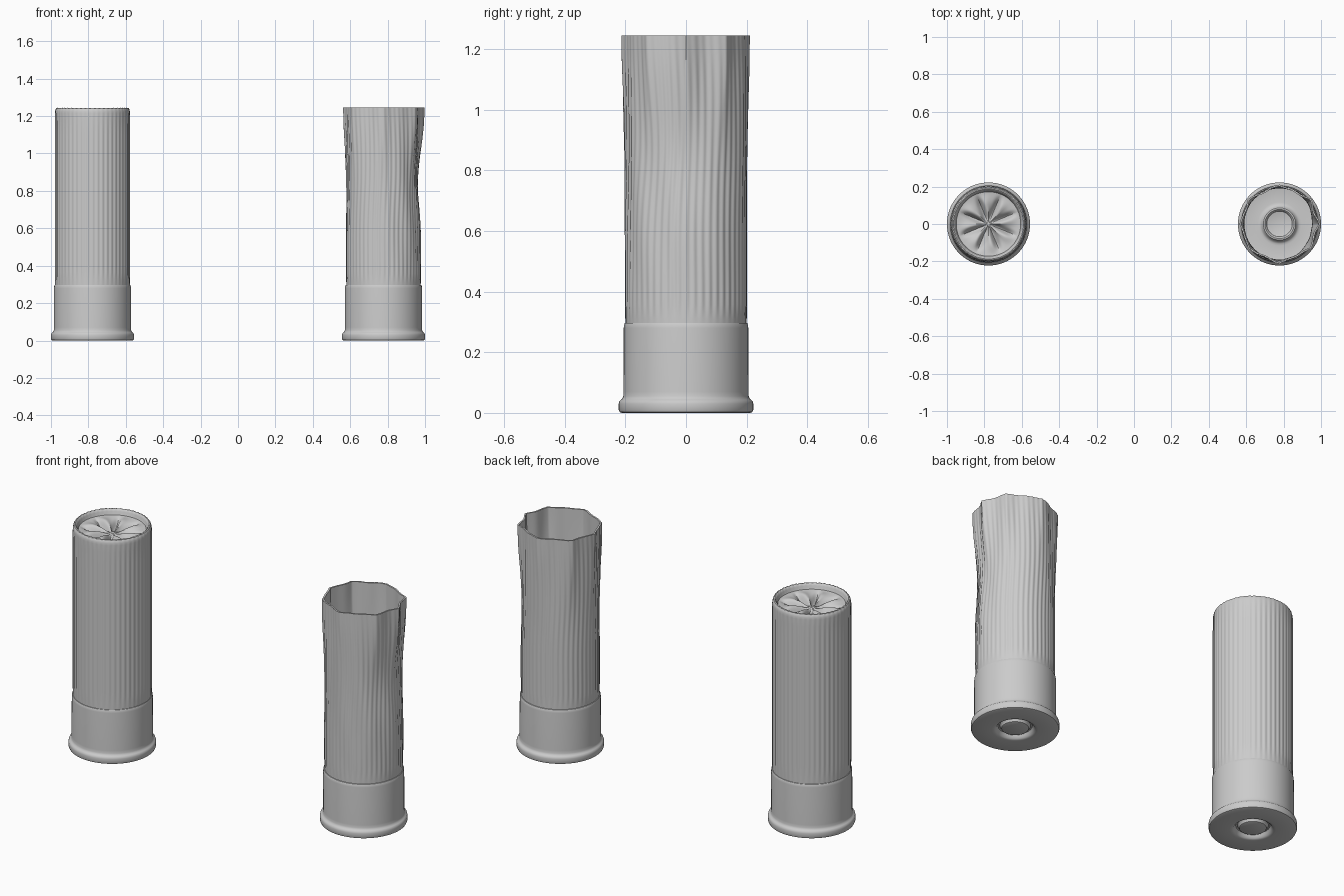
import bpy, bmesh, math
from math import sin, cos, pi, exp

if "Cube" in bpy.data.objects:
    bpy.data.objects.remove(bpy.data.objects["Cube"])

TOP = 1.245
RIBS = 48


def smooth(a, b, v):
    t = min(1, max(0, (v - a) / (b - a)))
    return t * t * (3 - 2 * t)


def surface(name, x, rows, segs, cap_first=False, cap_last=False):
    """Ring surface: each row is a function angle -> (radius, height)."""
    bm = bmesh.new()
    rings = []
    for row in rows:
        ring = []
        for i in range(segs):
            a = 2 * pi * i / segs
            r, z = row(a)
            ring.append(bm.verts.new((r * cos(a), r * sin(a), z)))
        rings.append(ring)
    for lo, hi in zip(rings, rings[1:]):
        for i in range(segs):
            j = (i + 1) % segs
            bm.faces.new((lo[i], lo[j], hi[j], hi[i]))
    if cap_first:
        bm.faces.new(rings[0][::-1])
    if cap_last:
        bm.faces.new(rings[-1])
    bmesh.ops.recalc_face_normals(bm, faces=bm.faces)
    me = bpy.data.meshes.new(name)
    bm.to_mesh(me)
    bm.free()
    ob = bpy.data.objects.new(name, me)
    bpy.context.collection.objects.link(ob)
    ob.location.x = x
    bpy.ops.object.select_all(action='DESELECT')
    bpy.context.view_layer.objects.active = ob
    ob.select_set(True)
    bpy.ops.object.shade_smooth_by_angle(angle=math.radians(40))
    return ob


def fixed(r, z):
    return lambda a: (r, z)


# Metal head: primer, ring groove, rim and cup wall
HEAD = [(.064, .006), (.068, .008), (.071, .018), (.078, .024), (.086, .023),
        (.092, .014), (.098, .005), (.106, .001), (.116, 0), (.212, 0),
        (.219, .003), (.222, .010), (.222, .030), (.220, .038), (.215, .043),
        (.210, .047), (.207, .055), (.206, .070), (.2055, .280), (.2045, .290),
        (.202, .296), (.197, .298)]


def metal_head(name, x):
    surface(name, x, [fixed(r, z) for r, z in HEAD], 96, cap_first=True)


def rib(a, z):
    fade = smooth(.30, .36, z) * (1 - .5 * smooth(1.1, 1.22, z))
    return .0016 * fade * cos(RIBS * a)


# Unfired hull: ribbed tube, rolled lip, eight-fold star crimp
def tube_row(z):
    return lambda a: (.200 + rib(a, z), z)


def lip_row(r, z):
    return lambda a: (r, z + .0012 * cos(RIBS * a) * smooth(.17, .19, r))


def crimp_row(r):
    def row(a):
        t = r / .172
        d = (((a - pi / 8) / (pi / 4) + .5) % 1 - .5) * (pi / 4)
        crease = exp(-(abs(d) * max(r, .02) / .011))
        groove = exp(-(d * r / .016) ** 2)
        env = smooth(0, .3, t) * (1 - smooth(.6, 1, t))
        z = 1.198 + .016 * t * t - .012 * crease * env - .012 * groove * env
        z += .008 * env * (1 - groove) + .006 * env * sin(8 * a)
        return r, z
    return row


def loaded_hull(name, x):
    rows = [tube_row(.285 + .93 * i / 24) for i in range(25)]
    rows += [lip_row(r, z) for r, z in
             [(.1995, 1.226), (.197, 1.236), (.193, 1.242), (.187, 1.2435),
              (.182, 1.240), (.178, 1.231), (.175, 1.221)]]
    rows += [crimp_row(.172 * (1 - i / 20)) for i in range(20)]
    rows.append(crimp_row(.002))
    surface(name, x, rows, RIBS * 6, cap_last=True)


# Fired hull: open tube with creased, flared mouth and buckled wall
def fired_radius(a, z):
    t = smooth(.68, TOP, z)
    w = a + .05 * sin(7 * z + 1) * smooth(.35, .7, z) * (1 - t)
    corner = 1 - abs(sin(4 * w + .5 * sin(2 * a)))
    r = .199 + t * (-.002 + .017 * corner + .003 * cos(2 * a))
    r += .0025 * t * sin(11 * a + 1)
    mid = exp(-((z - .87) / .2) ** 2)
    r -= .019 * mid * max(0, cos(a + .15)) ** 3
    r -= .003 * mid * max(0, -cos(a)) ** 2
    wave = smooth(.35, .6, z) * (1 - t)
    r += .003 * wave * sin(9 * w + 5 * z) * max(0, cos(a + .6))
    return r


def fired_outer(z):
    def row(a):
        w = a + .05 * sin(5 * z) * smooth(.4, .9, z)
        return fired_radius(a, z) + rib(w, z), z
    return row


def fired_inner(z):
    return lambda a: (fired_radius(a, z) - .009, z)


def fired_hull(name, x):
    zs = [.285 + (TOP - .285) * i / 40 for i in range(41)]
    rows = [fired_outer(z) for z in zs]
    rows += [fired_inner(z) for z in reversed(zs)] + [fixed(.190, .03)]
    surface(name, x, rows, RIBS * 6)


metal_head("loaded_metal_head", -.778)
loaded_hull("loaded_hull", -.778)
metal_head("fired_metal_head", .778)
fired_hull("fired_hull", .778)
